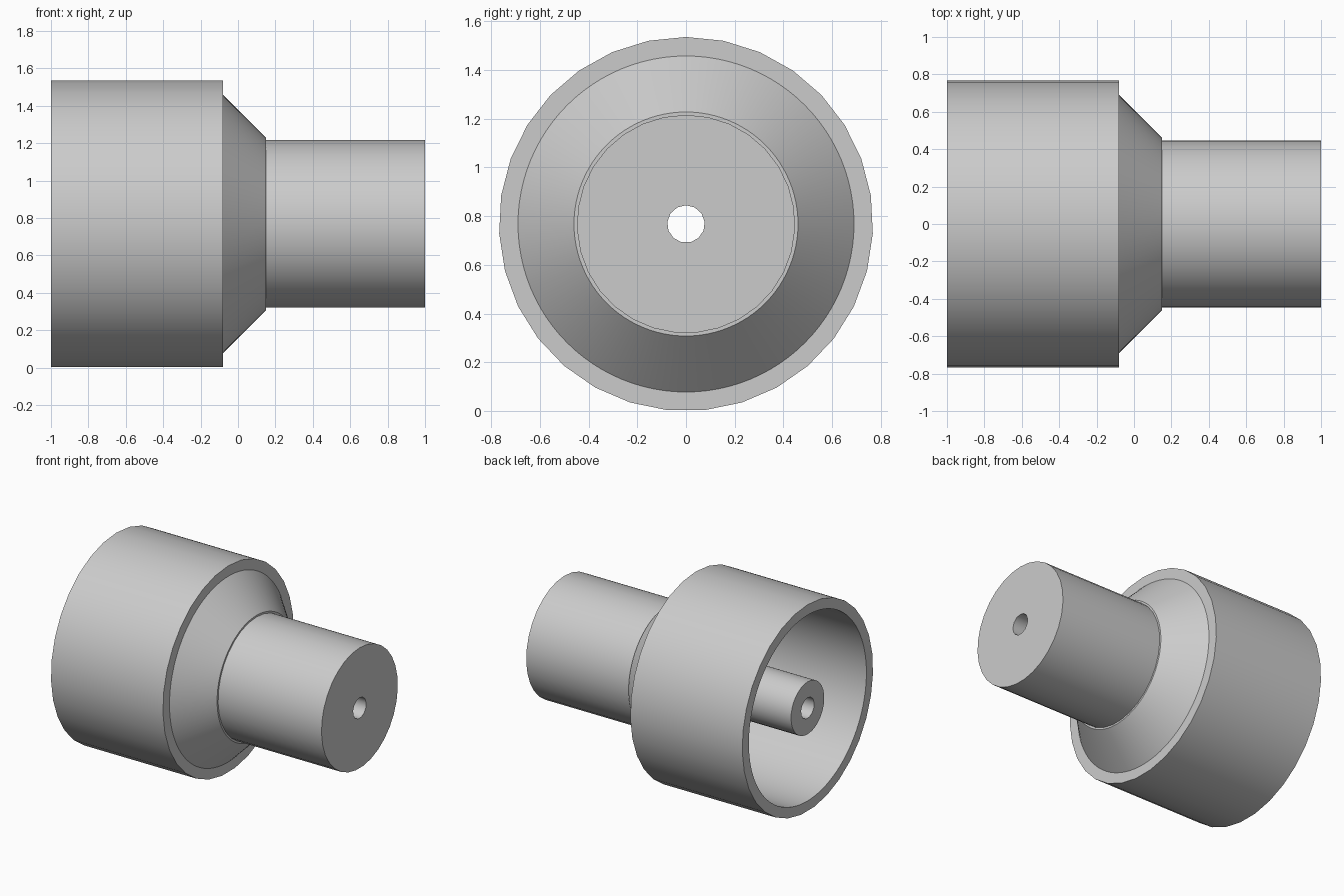
import bpy, bmesh
from math import sin, cos, tau, radians

if "Cube" in bpy.data.objects:
    bpy.data.objects.remove(bpy.data.objects["Cube"], do_unlink=True)

AXIS_Z = 0.768          # height of the turning axis
CUP_R, CUP_BORE = 0.768, 0.69
HUB_R, POST_R, HOLE_R = 0.448, 0.195, 0.077
CUP_END, CONE_END = -0.08, 0.15
SIDES, FINE, HOLE_SIDES = 31, 96, 13

grey = bpy.data.materials.new("light_grey")
grey.use_nodes = True
colour = (0.6, 0.6, 0.6, 1)
grey.diffuse_color = colour
grey.node_tree.nodes["Principled BSDF"].inputs["Base Color"].default_value = colour


def ring(bm, x, r, n):
    """Closed loop of n vertices around the axis, one vertex on top."""
    verts = [bm.verts.new((x, r * sin(tau * i / n), AXIS_Z + r * cos(tau * i / n)))
             for i in range(n)]
    edges = [bm.edges.new((verts[i], verts[(i + 1) % n])) for i in range(n)]
    return verts, edges


def wall(bm, a, b):
    n = len(a)
    for i in range(n):
        j = (i + 1) % n
        bm.faces.new((a[i], a[j], b[j], b[i]))


def tube(name, x0, x1, r0, r1, sides, bore, bore_sides):
    """Straight or tapered tube along x with flat ring-shaped ends."""
    bm = bmesh.new()
    outer = [ring(bm, x0, r0, sides), ring(bm, x1, r1, sides)]
    inner = [ring(bm, x0, bore, bore_sides), ring(bm, x1, bore, bore_sides)]
    wall(bm, outer[0][0], outer[1][0])
    wall(bm, inner[0][0], inner[1][0])
    for o, i in zip(outer, inner):
        bmesh.ops.triangle_fill(bm, use_beauty=True, use_dissolve=False,
                                edges=o[1] + i[1])
    bmesh.ops.recalc_face_normals(bm, faces=bm.faces[:])
    mesh = bpy.data.meshes.new(name)
    bm.to_mesh(mesh)
    bm.free()
    mesh.materials.append(grey)
    obj = bpy.data.objects.new(name, mesh)
    bpy.context.collection.objects.link(obj)
    bpy.ops.object.select_all(action='DESELECT')
    obj.select_set(True)
    bpy.context.view_layer.objects.active = obj
    bpy.ops.object.shade_smooth_by_angle(angle=radians(32))
    return obj


# Open cup
tube("cup_wall", -1, CUP_END, CUP_R, CUP_R, SIDES, CUP_BORE, FINE)
# Tapered shoulder that closes the cup around the hub
tube("shoulder", CUP_END, CONE_END, CUP_BORE, HUB_R + 0.012, FINE, HUB_R, SIDES)
# Solid hub with a hole along its axis
tube("hub", CUP_END, 1, HUB_R, HUB_R, SIDES, HOLE_R, HOLE_SIDES)
# Post inside the cup, flush with the rim
tube("centre_post", -1, CUP_END, POST_R, POST_R, SIDES, HOLE_R, HOLE_SIDES)
